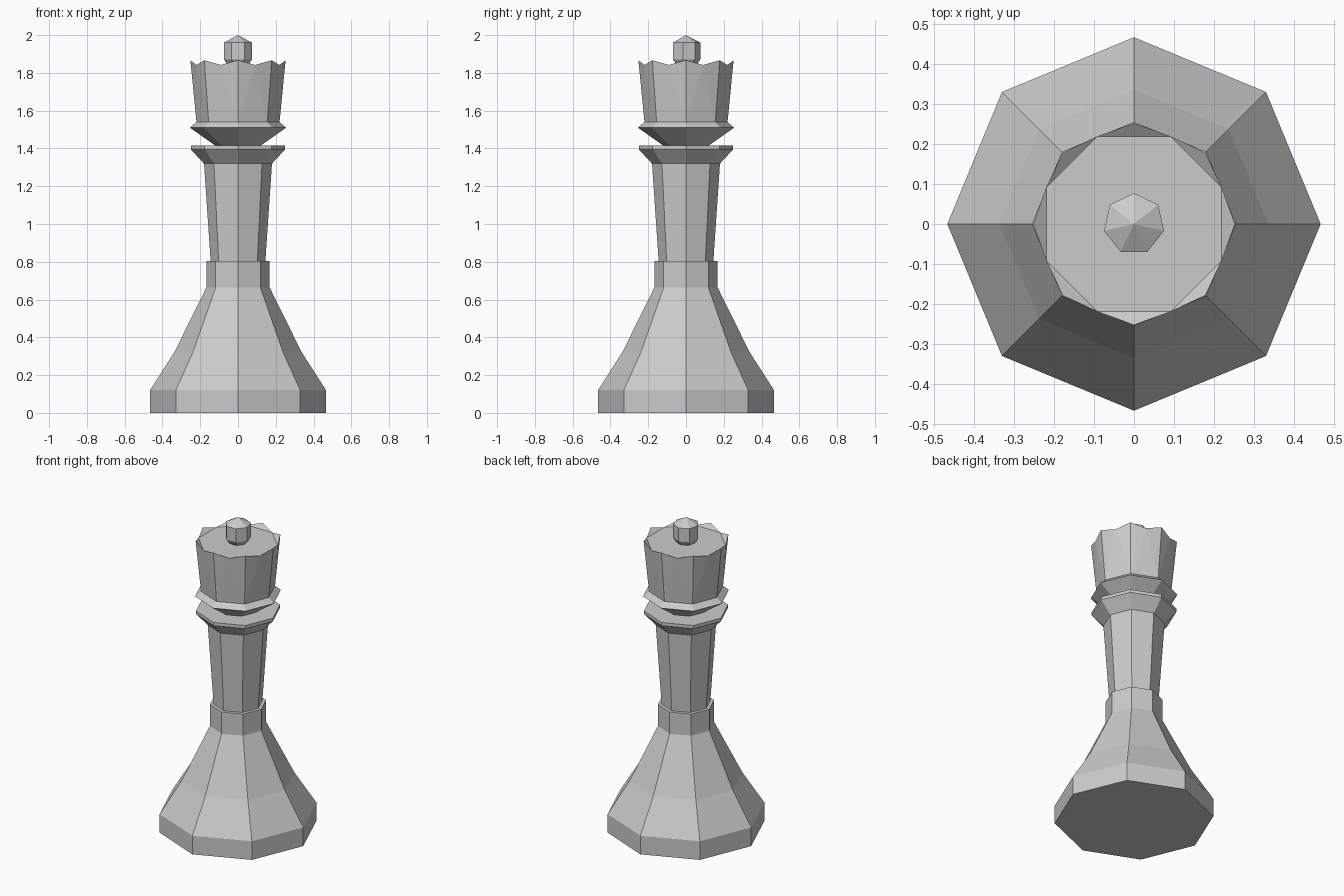
import bpy
from math import cos, sin, pi

if "Cube" in bpy.data.objects:
    bpy.data.objects.remove(bpy.data.objects["Cube"])


def make_object(name, verts, faces):
    mesh = bpy.data.meshes.new(name)
    mesh.from_pydata(verts, [], faces)
    mesh.update()
    obj = bpy.data.objects.new(name, mesh)
    bpy.context.collection.objects.link(obj)
    return obj


def ring(r, z, n, start):
    return [(r * cos(start + 2 * pi * i / n), r * sin(start + 2 * pi * i / n), z)
            for i in range(n)]


def lathe(name, profile, n=8, start=0.0, cap_bottom=False, cap_top=False):
    """Flat-sided turned part from (radius, height) points, bottom to top."""
    verts, faces = [], []
    for r, z in profile:
        verts += ring(r, z, n, start)
    for j in range(len(profile) - 1):
        for i in range(n):
            k = (i + 1) % n
            faces.append((j * n + i, j * n + k, (j + 1) * n + k, (j + 1) * n + i))
    if cap_bottom:
        faces.append(tuple(reversed(range(n))))
    if cap_top:
        faces.append(tuple(range(len(verts) - n, len(verts))))
    return make_object(name, verts, faces)


# Flared foot with a straight socket at its top
lathe("base", [(0.466, 0), (0.466, 0.12), (0.335, 0.325), (0.167, 0.665),
               (0.167, 0.805), (0.145, 0.805)], cap_bottom=True)

# Tapered stem ending in a flat collar
lathe("stem", [(0.145, 0.805), (0.18, 1.32), (0.25, 1.395), (0.25, 1.415),
               (0.12, 1.415)])

# Flared upper collar
lathe("upper_collar", [(0.12, 1.415), (0.255, 1.51), (0.22, 1.54)])

# Crown wall with eight points, valleys between them and a flat top
low = ring(0.22, 1.54, 8, 0)
tips = ring(0.252, 1.867, 8, 0)
valleys = ring(0.237, 1.842, 8, pi / 8)
faces = []
for i in range(8):
    k = (i + 1) % 8
    faces += [(i, 16 + i, 8 + i), (i, k, 16 + i), (k, 8 + k, 16 + i),
              (16 + i, 8 + k, 16 + k)]
faces.append(tuple(range(16, 24)))
make_object("crown", low + tips + valleys, faces)

# Seven-sided knob with a pointed cap
knob = lathe("knob", [(0.055, 1.842), (0.077, 1.872), (0.077, 1.96)], n=7, start=pi / 2)
verts = [tuple(v.co) for v in knob.data.vertices] + [(0, 0, 2.0)]
faces = [tuple(p.vertices) for p in knob.data.polygons]
faces += [(14 + i, 14 + (i + 1) % 7, 21) for i in range(7)]
knob.data.clear_geometry()
knob.data.from_pydata(verts, [], faces)
knob.data.update()
